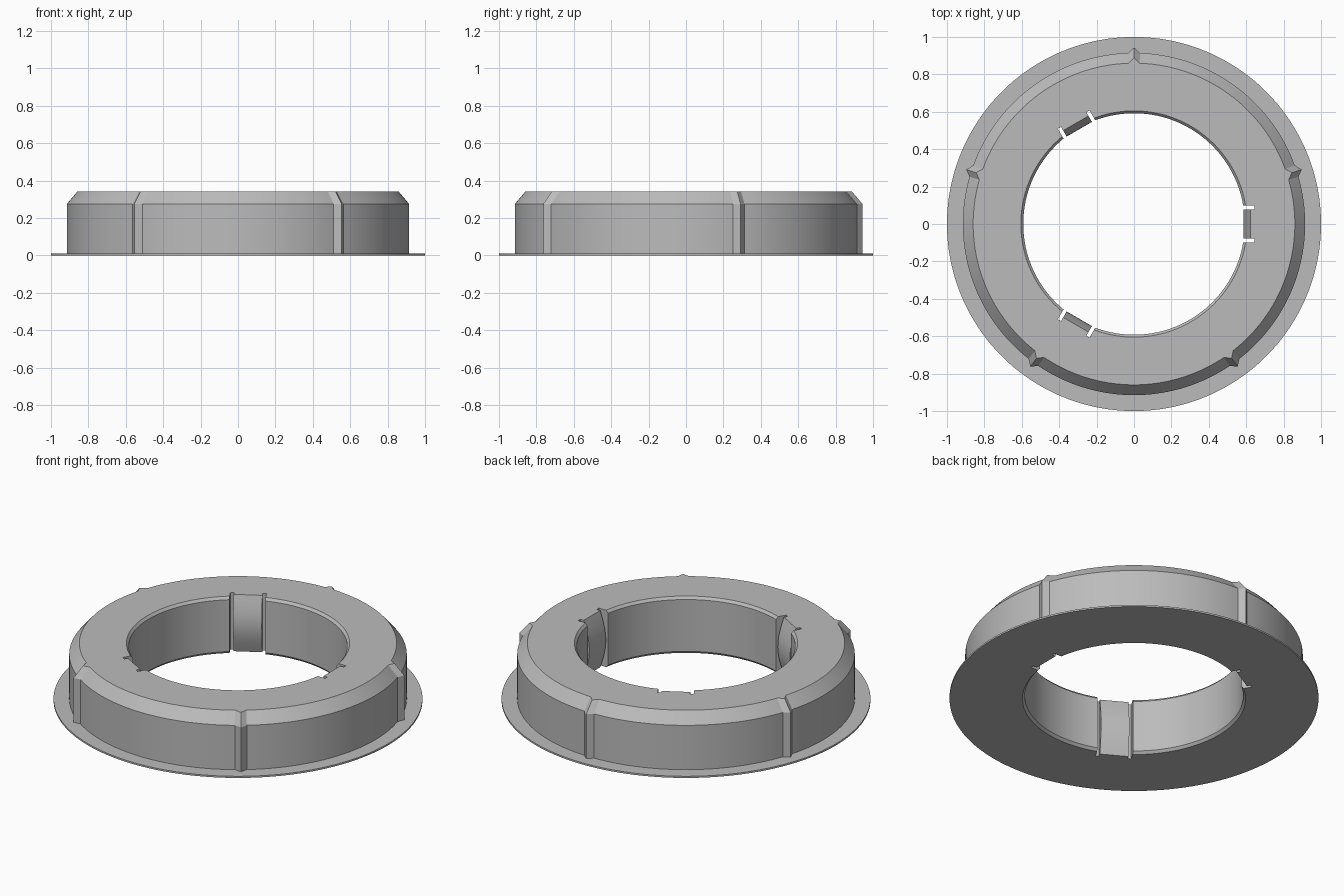
import bpy, bmesh, math
from mathutils import Matrix

if "Cube" in bpy.data.objects:
    bpy.data.objects.remove(bpy.data.objects["Cube"])

H = 0.34          # total height
STEPS = 180       # two degrees per side
RIBS = {18, 90, 162, 234, 306}

grey = bpy.data.materials.new("light grey")
grey.diffuse_color = (0.5, 0.5, 0.5, 1)
grey.use_nodes = True
grey.node_tree.nodes["Principled BSDF"].inputs["Base Color"].default_value = grey.diffuse_color


def make_object(name, bm):
    bmesh.ops.recalc_face_normals(bm, faces=bm.faces)
    mesh = bpy.data.meshes.new(name)
    bm.to_mesh(mesh)
    bm.free()
    mesh.materials.append(grey)
    obj = bpy.data.objects.new(name, mesh)
    bpy.context.collection.objects.link(obj)
    return obj


def prism(name, outline, y0, y1, angle):
    """Extrude an (x, z) outline along y, then turn it about the z axis."""
    bm = bmesh.new()
    a, b = ([bm.verts.new((x, y, z)) for x, z in outline] for y in (y0, y1))
    n = len(outline)
    bm.faces.new(a)
    bm.faces.new(b)
    for i in range(n):
        j = (i + 1) % n
        bm.faces.new((a[i], a[j], b[j], b[i]))
    bm.transform(Matrix.Rotation(angle, 4, 'Z'))
    return make_object(name, bm)


def boolean(target, other, operation):
    mod = target.modifiers.new(operation, 'BOOLEAN')
    mod.operation = operation
    mod.solver = 'EXACT'
    mod.object = other
    bpy.context.view_layer.objects.active = target
    bpy.ops.object.modifier_apply(modifier=mod.name)
    bpy.data.objects.remove(other)


# Ring body: (radius, height, extra radius at the pointed ribs)
profile = [(0.605, 0, 0), (1.0, 0, 0), (1.0, 0.01, 0), (0.915, 0.01, 0.028),
           (0.915, 0.275, 0.028), (0.86, H, 0.028), (0.605, H, 0),
           (0.592, H - 0.015, 0), (0.592, 0.015, 0)]
bm = bmesh.new()
rings = []
for s in range(STEPS):
    deg = s * 360 // STEPS
    t = math.radians(deg)
    rings.append([bm.verts.new(((r + k * (deg in RIBS)) * math.cos(t),
                                (r + k * (deg in RIBS)) * math.sin(t), z))
                  for r, z, k in profile])
for s in range(STEPS):
    a, b = rings[s], rings[(s + 1) % STEPS]
    for i in range(len(profile)):
        j = (i + 1) % len(profile)
        bm.faces.new((a[i], a[j], b[j], b[i]))
ring = make_object("ring_body", bm)

# Three spring clips, each a bulged tongue between two through slots
pocket = [(0.5, -0.1), (0.645, -0.1), (0.645, H + 0.1), (0.5, H + 0.1)]
bulge = [(0.622 - 0.037 * math.sin(math.pi * i / 12), H * i / 12) for i in range(13)]
tongue = bulge + [(0.665, H), (0.665, 0)]
for n in range(3):
    angle = n * math.tau / 3
    boolean(ring, prism("pocket_cutter", pocket, -0.098, 0.098, angle), 'DIFFERENCE')
    boolean(ring, prism("clip_tongue", tongue, -0.078, 0.078, angle), 'UNION')

# Smooth round walls, crisp edges
bpy.ops.object.select_all(action='DESELECT')
ring.select_set(True)
bpy.context.view_layer.objects.active = ring
bpy.ops.object.shade_smooth_by_angle(angle=math.radians(25))
